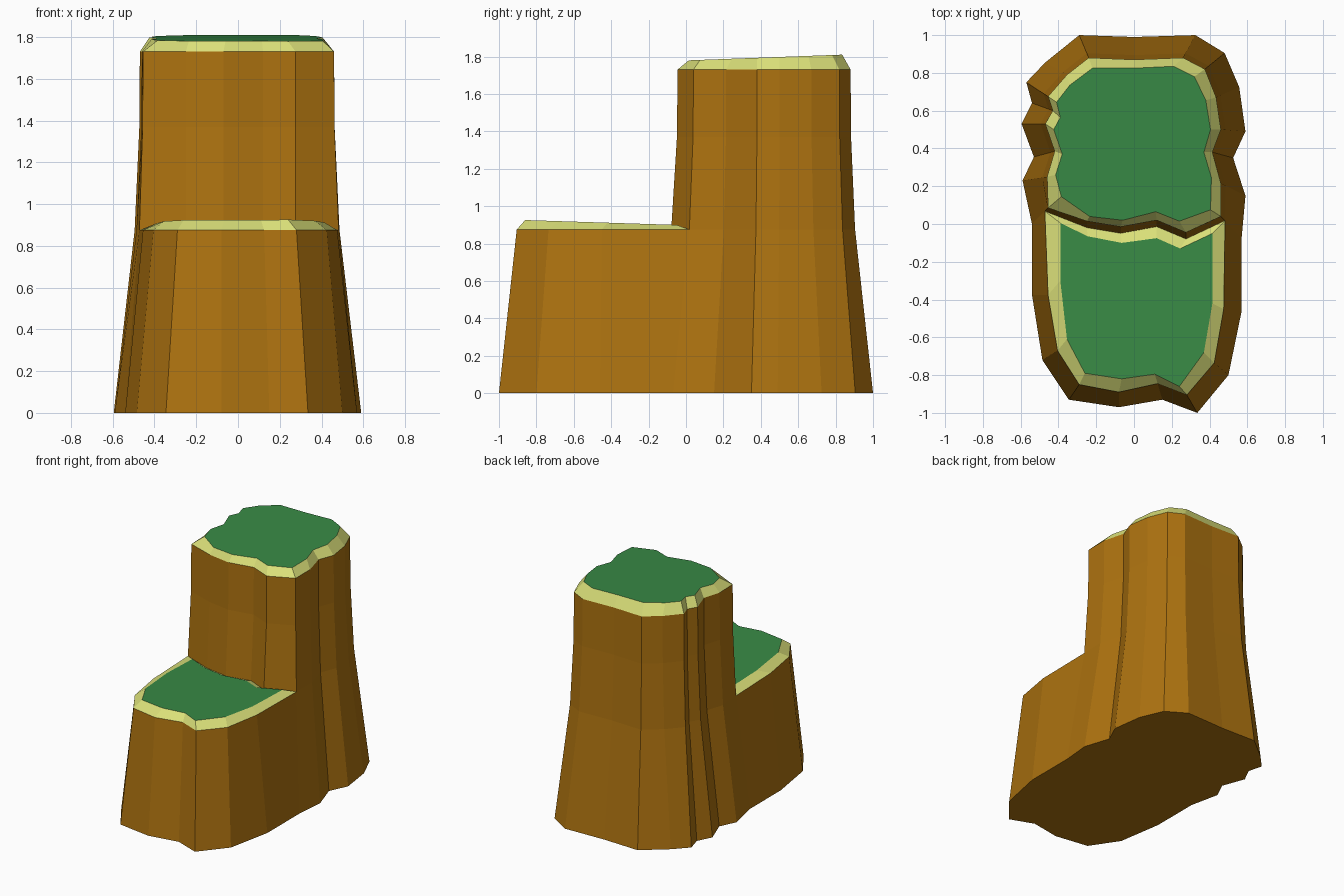
import bpy, bmesh

if "Cube" in bpy.data.objects:
    bpy.data.objects.remove(bpy.data.objects["Cube"])


def material(name, rgb):
    m = bpy.data.materials.new(name)
    m.diffuse_color = (*rgb, 1)
    m.use_nodes = True
    m.node_tree.nodes["Principled BSDF"].inputs["Base Color"].default_value = m.diffuse_color
    return m


MATS = [material("brown earth", (0.42, 0.17, 0.005)),
        material("pale yellow rim", (0.70, 0.74, 0.19)),
        material("green grass", (0.040, 0.255, 0.060))]

STEP_Z, TOP_Z = 0.875, 1.73


def lerp(a, b, t):
    return (a[0] + (b[0] - a[0]) * t, a[1] + (b[1] - a[1]) * t)


def build(name, rings, base_count, wall_from_step, step_mats):
    """Stack rings of (x, y, z); the first ring has base_count real points."""
    bm = bmesh.new()
    vr = [[bm.verts.new(p) for p in ring] for ring in rings]
    n = len(rings[0])
    for k in range(len(vr) - 1):
        for i in range(n):
            # shared inner side between the two tiers stays open
            if i >= base_count - 1 and k < wall_from_step:
                continue
            j = (i + 1) % n
            f = bm.faces.new((vr[k][i], vr[k][j], vr[k + 1][j], vr[k + 1][i]))
            f.material_index = step_mats[k]
    bm.faces.new(vr[-1]).material_index = 2
    bm.faces.new(vr[0][:base_count][::-1])
    bmesh.ops.delete(bm, geom=[v for v in bm.verts if not v.link_faces], context='VERTS')
    me = bpy.data.meshes.new(name)
    bm.to_mesh(me)
    bm.free()
    for m in MATS:
        me.materials.append(m)
    ob = bpy.data.objects.new(name, me)
    bpy.context.collection.objects.link(ob)
    return ob


# tall tier outline: base xy, wall top xy, grass xy
tall = [
    (.57, -.07, .46, .04, .405, .075), (.59, .15, .46, .215, .41, .245),
    (.525, .35, .415, .38, .37, .38), (.59, .49, .46, .5, .405, .5),
    (.557, .725, .435, .67, .38, .655), (.48, .905, .375, .82, .32, .78),
    (.325, 1, .26, .88, .21, .835), (0, .99, 0, .87, 0, .825),
    (-.29, 1, -.24, .88, -.22, .825), (-.47, .855, -.355, .79, -.34, .735),
    (-.57, .75, -.455, .675, -.41, .645), (-.54, .64, -.43, .6, -.39, .565),
    (-.595, .53, -.47, .53, -.425, .5), (-.53, .355, -.42, .385, -.38, .37),
    (-.59, .23, -.46, .25, -.415, .26), (-.54, 0, -.455, .085, -.385, .145)]
# inner wall above the step: wall top xy, grass xy
inner = [(-.25, .015, -.235, .04), (-.07, -.015, -.06, .02),
         (.12, .02, .115, .065), (.275, -.045, .24, .015)]
full = tall + [(x, y - .17, x, y, gx, gy) for x, y, gx, gy in inner]


def wall(t, z):
    return [(*lerp(p[2:4], p[0:2], t), z) for p in full]


step_ring = wall(.2, STEP_Z)
build("tall_back_tier",
      [wall(1, 0), step_ring, wall(.02, 1.37), wall(0, TOP_Z),
       [(p[4], p[5], 1.779 + .037 * p[5]) for p in full]],
      len(tall), 1, [0, 0, 0, 1])

# low front tier outline, left to right along the front
left, right = step_ring[len(tall) - 1], step_ring[0]
low = [
    (-.54, 0, left[0], left[1], -.39, .005), (-.54, -.375, -.455, -.375, -.39, -.3),
    (-.485, -.72, -.405, -.67, -.355, -.61), (-.345, -.93, -.29, -.85, -.26, -.79),
    (-.08, -.97, -.08, -.89, -.065, -.82), (.15, -.93, .125, -.845, .11, -.795),
    (.335, -1, .28, -.905, .24, -.86), (.5, -.8, .425, -.735, .37, -.68),
    (.57, -.46, .475, -.45, .415, -.42), (.57, -.07, right[0], right[1], .415, -.05)]
# back edge of the step follows the inner wall
back_grass = [(.245, -.13), (.12, -.075), (-.065, -.10), (-.245, -.065)]
seam = [(*r[:2], *r[:2], *g) for r, g in zip(step_ring[:len(tall) - 1:-1], back_grass)]
edge = low + seam
build("low_front_tier",
      [[(p[0], p[1], 0) for p in edge], [(p[2], p[3], STEP_Z) for p in edge],
       [(p[4], p[5], .898 - .032 * p[5]) for p in edge]],
      len(low), 1, [0, 1])
